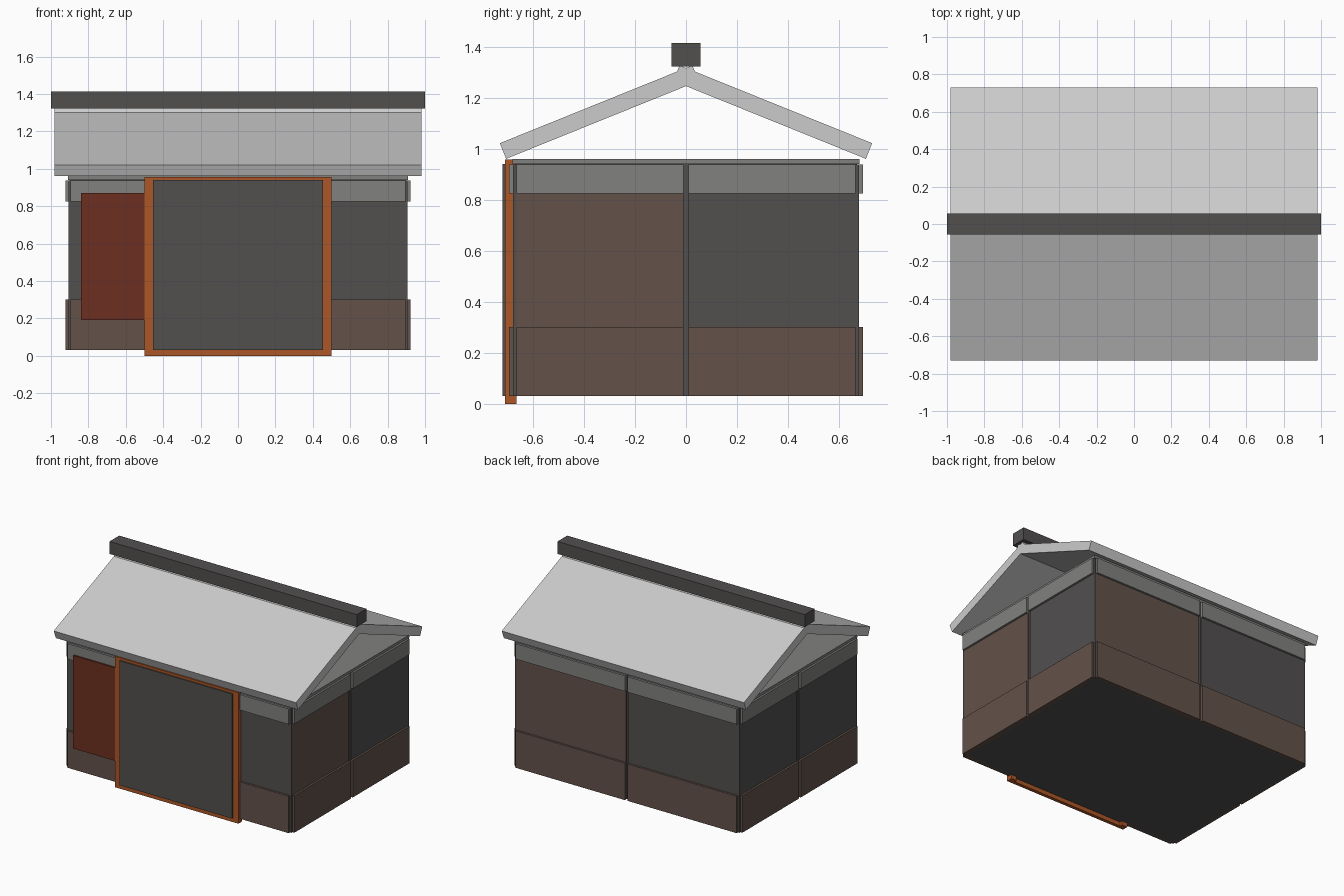
import bpy, math

if "Cube" in bpy.data.objects:
    bpy.data.objects.remove(bpy.data.objects["Cube"])


def mat(name, r, g, b):
    m = bpy.data.materials.new(name)
    m.diffuse_color = (r, g, b, 1)
    m.use_nodes = True
    m.node_tree.nodes["Principled BSDF"].inputs["Base Color"].default_value = m.diffuse_color
    return m


DARK = mat("charcoal", 0.085, 0.08, 0.078)
BROWN = mat("brown", 0.125, 0.085, 0.068)
TRIM = mat("trim_grey", 0.22, 0.22, 0.215)
ROOF = mat("roof_grey", 0.55, 0.55, 0.55)
ORANGE = mat("orange", 0.42, 0.095, 0.02)
RED = mat("red", 0.15, 0.028, 0.014)


def box(name, x, y, z, m, rot=0):
    """Box from (min, max) ranges, optionally tilted about x."""
    c = [(a + b) / 2 for a, b in (x, y, z)]
    bpy.ops.mesh.primitive_cube_add(size=1, location=c, rotation=(rot, 0, 0))
    o = bpy.context.object
    o.name = name
    o.scale = [abs(b - a) for a, b in (x, y, z)]
    bpy.ops.object.transform_apply(location=False, rotation=False, scale=True)
    o.data.materials.append(m)
    return o


# core body (shows as posts and grooves) and ceiling
box("body_core", (-0.90, 0.90), (-0.67, 0.67), (0.03, 0.94), DARK)
box("ceiling", (-0.91, 0.91), (-0.68, 0.68), (0.94, 0.96), TRIM)

# one wall bay: base board, middle panel, top trim, stacked on a side of the body
LEVELS = (("base", 0.03, 0.30, 0.02), ("panel", 0.30, 0.825, 0.005), ("top_trim", 0.825, 0.938, 0.02))


def bay(name, side, a, b, panel):
    axis, s = side
    face = 0.902 if axis == "x" else 0.673
    for part, z0, z1, depth in LEVELS:
        m = {"base": BROWN, "panel": panel, "top_trim": TRIM}[part]
        out = sorted((s * (face - 0.02), s * (face + depth)))
        x, y = (out, (a, b)) if axis == "x" else ((a, b), out)
        box(f"{name}_{part}", x, y, (z0, z1), m)


bay("right_front", ("x", 1), -0.665, -0.01, BROWN)
bay("right_back", ("x", 1), 0.01, 0.665, DARK)
bay("left_front", ("x", -1), -0.665, -0.01, DARK)
bay("left_back", ("x", -1), 0.01, 0.665, DARK)
bay("back_right", ("y", 1), 0.01, 0.895, BROWN)
bay("back_left", ("y", 1), -0.895, -0.01, DARK)
bay("front_left", ("y", -1), -0.895, -0.48, DARK)
bay("front_right", ("y", -1), 0.48, 0.895, DARK)

# corner posts
for sx in (-1, 1):
    for sy in (-1, 1):
        box("corner_post", sorted((sx * 0.88, sx * 0.907)), sorted((sy * 0.65, sy * 0.678)),
            (0.03, 0.938), DARK)

# doorway: frame, sliding door and red side panel
FY = (-0.71, -0.665)
for s in (-1, 1):
    box("door_jamb", sorted((s * 0.455, s * 0.50)), FY, (0, 0.957), ORANGE)
box("door_threshold", (-0.455, 0.455), (-0.71, -0.685), (0, 0.03), ORANGE)
box("door_header", (-0.455, 0.455), FY, (0.94, 0.957), ORANGE)
box("door", (-0.455, 0.455), (-0.72, -0.665), (0.03, 0.94), DARK)
box("side_panel", (-0.84, -0.50), (-0.705, -0.67), (0.19, 0.87), RED)

# roof: two slabs crossing at the ridge, plus ridge beam
PITCH = math.radians(22)
L, T = 0.814, 0.066
cy = (0.705 - 0.05) / 2 + math.sin(PITCH) * T / 2
cz = (0.96 + 1.265) / 2 + math.cos(PITCH) * T / 2
for s, n in ((-1, "front"), (1, "back")):
    box(f"roof_{n}", (-0.98, 0.98), (s * cy - L / 2, s * cy + L / 2), (cz - T / 2, cz + T / 2),
        ROOF, -s * PITCH)
box("ridge_beam", (-1, 1), (-0.056, 0.056), (1.322, 1.413), DARK)
